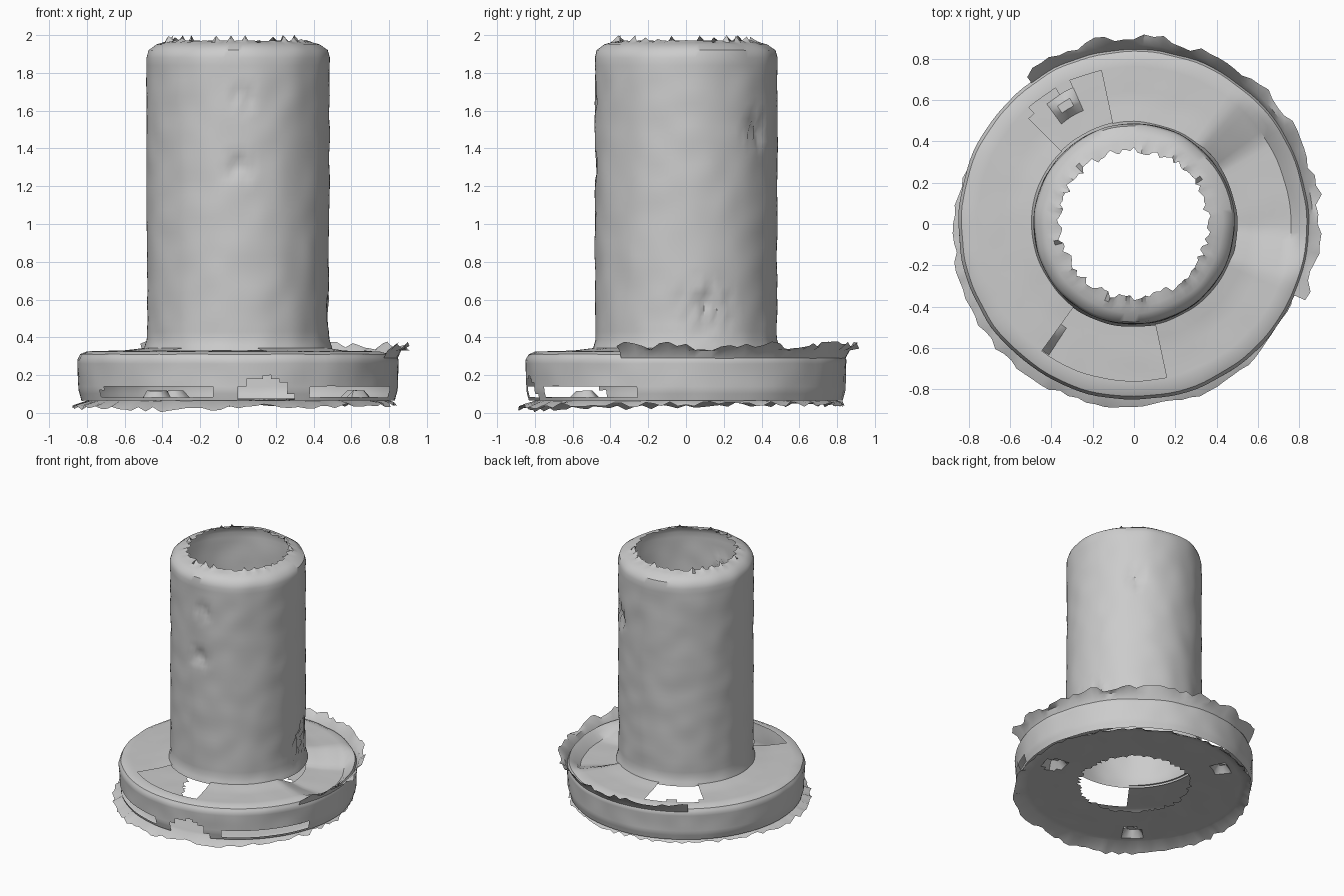
import bpy, bmesh, math, random
from mathutils import Vector, noise

random.seed(4)
cube = bpy.data.objects.get("Cube")
if cube:
    bpy.data.objects.remove(cube, do_unlink=True)

grey = bpy.data.materials.new("worn_grey")
grey.use_nodes = True
colour = (0.6, 0.6, 0.6, 1)
grey.diffuse_color = colour
grey.node_tree.nodes["Principled BSDF"].inputs["Base Color"].default_value = colour

SEGS = 120


def refine(profile, step):
    """Subdivide a radius/height profile into short steps."""
    pts = [Vector(profile[0])]
    for a, b in zip(profile, profile[1:]):
        a, b = Vector(a), Vector(b)
        n = max(1, round((b - a).length / step))
        pts += [a.lerp(b, i / n) for i in range(1, n + 1)]
    return pts


def lathe(name, profile, step=0.04, keep=None, warp=None, rough=0.006):
    """Revolve a profile into a thin skin, roughen it, and drop unwanted faces."""
    bm = bmesh.new()
    rings = []
    pts = refine(profile, step)
    for i, (r, z) in enumerate(pts):
        ring = []
        for s in range(SEGS):
            ang = 360 * s / SEGS
            rr, zz = warp(r, z, ang, i, len(pts)) if warp else (r, z)
            t = math.radians(ang)
            co = Vector((rr * math.cos(t), rr * math.sin(t), zz))
            bump = rough * noise.noise(co * 7)
            co += Vector((math.cos(t), math.sin(t), 0.4)) * bump
            co.z = max(co.z, 0)
            ring.append(bm.verts.new(co))
        rings.append(ring)
    for a, b in zip(rings, rings[1:]):
        for s in range(SEGS):
            n = (s + 1) % SEGS
            f = bm.faces.new((a[s], a[n], b[n], b[s]))
            c = f.calc_center_median()
            ang = math.degrees(math.atan2(c.y, c.x)) % 360
            if keep and not keep(c, math.hypot(c.x, c.y), ang):
                bm.faces.remove(f)
    loose = [v for v in bm.verts if not v.link_faces]
    bmesh.ops.delete(bm, geom=loose, context='VERTS')
    me = bpy.data.meshes.new(name)
    bm.to_mesh(me)
    bm.free()
    me.materials.append(grey)
    ob = bpy.data.objects.new(name, me)
    bpy.context.collection.objects.link(ob)
    bpy.context.view_layer.objects.active = ob
    ob.select_set(True)
    bpy.ops.object.shade_smooth_by_angle(angle=math.radians(40))
    ob.select_set(False)
    return ob


def near(ang, centre, half):
    """1 at the centre angle, falling to 0 at the given half width."""
    d = abs((ang - centre + 180) % 360 - 180)
    return max(0, 1 - d / half)


# Tube with pitted patches and a ragged inward lip
PITS = [((0.0, -0.48, 1.3), 0.11), ((0.03, -0.48, 1.67), 0.09),
        ((0.46, 0.1, 0.55), 0.2), ((0.3, 0.36, 1.5), 0.12)]


def tube_warp(r, z, ang, i, n):
    t = math.radians(ang)
    p = Vector((r * math.cos(t), r * math.sin(t), z))
    for c, size in PITS:
        d = (p - Vector(c)).length
        if d < size:
            r -= random.uniform(0, 0.04) * (1 - d / size)
    if i == n - 1:
        r += random.uniform(-0.02, 0.015)
        z += random.uniform(-0.01, 0.03) if s_jag(ang) else 0
    return r, z


def s_jag(ang):
    return int(ang) % 4 == 0


lathe("tube", [(0.5, 0.33), (0.482, 0.39), (0.485, 1.88), (0.473, 1.92),
               (0.43, 1.95), (0.36, 1.97)], warp=tube_warp)


# Flange top, broken open around the bolt positions and sunk on one side
def top_warp(r, z, ang, i, n):
    inside = max(0, min(1, (0.83 - r) / 0.06))
    return r, z - 0.08 * inside * min(1, 2 * near(ang, 15, 35))


def top_keep(c, r, ang):
    front_gap = near(ang, 258, 24) > 0 and r < 0.76
    back_gap = near(ang, 118, 17) > 0 and r < 0.74
    return not (front_gap or back_gap)


lathe("flange_top", [(0.485, 0.345), (0.6, 0.33), (0.8, 0.325), (0.835, 0.31)],
      keep=top_keep, warp=top_warp)


# Flange rim with an arch and slots along the front of its lower edge
def rim_keep(c, r, ang):
    if c.y > -0.1:
        return True
    arch = ((c.x - 0.14) / 0.14) ** 2 + ((c.z - 0.08) / 0.11) ** 2 < 1
    left_slot = -0.72 < c.x < -0.12 and 0.085 < c.z < 0.145
    right_slot = 0.38 < c.x < 0.8 and 0.085 < c.z < 0.145
    return not (arch or left_slot or right_slot)


lathe("flange_rim", [(0.835, 0.31), (0.85, 0.28), (0.845, 0.12), (0.83, 0.065)],
      step=0.02, keep=rim_keep)


# Base plate with a ragged outer skirt and three bolt dimples
BOLTS = [(0.63, -13), (0.66, 119), (0.69, 232)]


def base_warp(r, z, ang, i, n):
    t = math.radians(ang)
    p = Vector((r * math.cos(t), r * math.sin(t)))
    for br, ba in BOLTS:
        b = Vector((br * math.cos(math.radians(ba)), br * math.sin(math.radians(ba))))
        if (p - b).length < 0.06:
            z += 0.05
    if i == 0:
        r += random.uniform(-0.02, 0.02)
    if r > 0.8:
        front = max(near(ang, 235, 90), 0.6 * near(ang, 290, 60))
        r += (r - 0.8) * (1.2 * min(1, 1.5 * front) - 0.3)
        z -= 0.03 * front * (r - 0.8) / 0.1
    if i == n - 1:
        r += random.uniform(-0.012, 0.008)
        z += random.uniform(-0.02, 0.01)
    return r, z


lathe("base_plate", [(0.395, 0.075), (0.6, 0.07), (0.8, 0.065), (0.85, 0.05)],
      warp=base_warp)


# Ragged flap standing out from the back and left of the rim
def flap_warp(r, z, ang, i, n):
    if i == n - 1:
        step = int(ang / 9)
        r += 0.02 * (step % 2) - random.uniform(0, 0.02)
        z += random.uniform(-0.02, 0.03)
    return r, z


lathe("rim_flap", [(0.845, 0.29), (0.865, 0.33), (0.9, 0.35)],
      keep=lambda c, r, ang: ang > 335 or ang < 125, warp=flap_warp, step=0.03)
